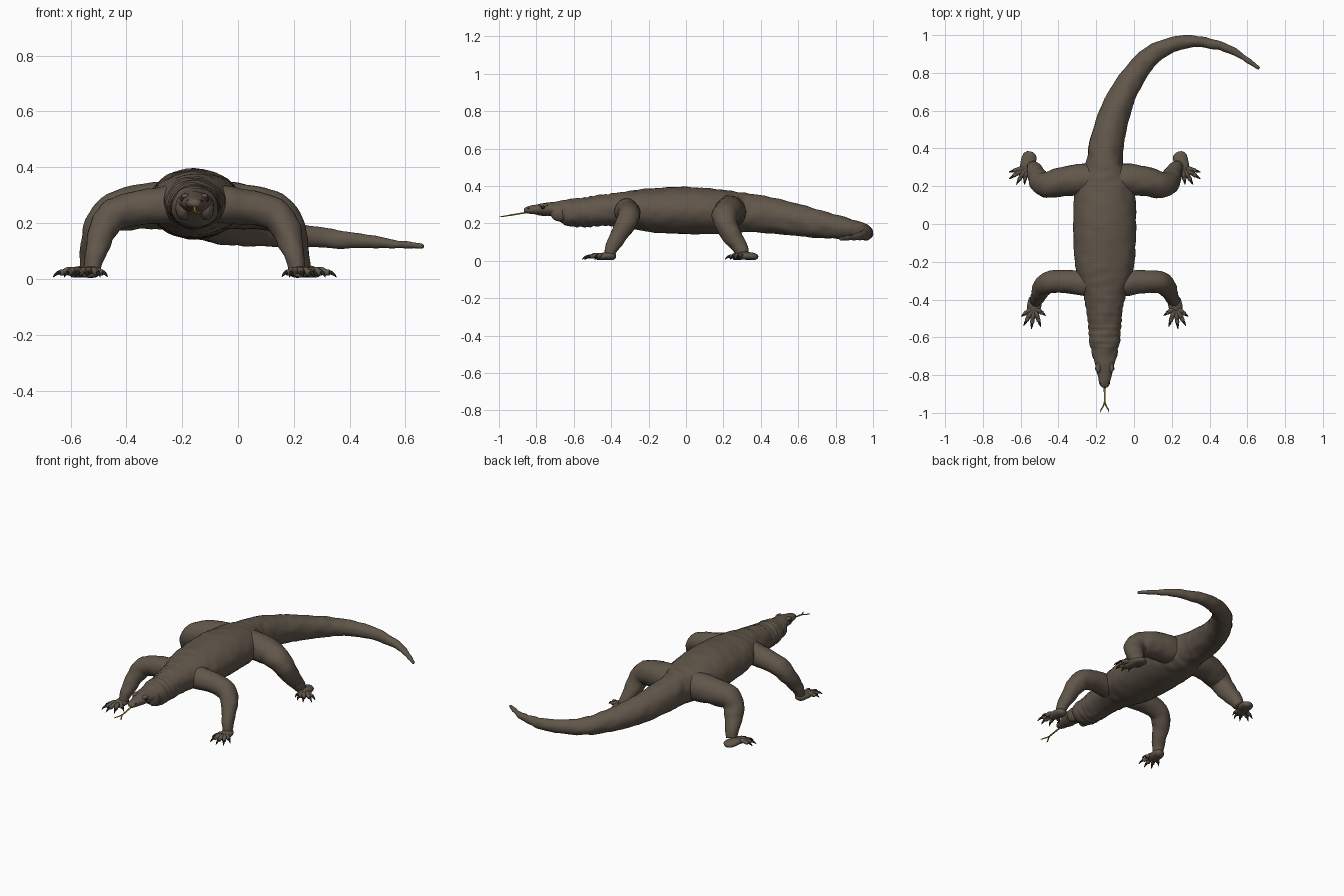
import bpy, bmesh, math
from mathutils import Vector, noise

cube = bpy.data.objects.get("Cube")
if cube:
    bpy.data.objects.remove(cube)

CX = -0.155  # body axis


def material(name, rgb):
    m = bpy.data.materials.new(name)
    m.use_nodes = True
    m.diffuse_color = (*rgb, 1)
    bsdf = m.node_tree.nodes["Principled BSDF"]
    bsdf.inputs["Base Color"].default_value = (*rgb, 1)
    bsdf.inputs["Roughness"].default_value = 0.8
    return m


SKIN = material("brown skin", (0.12, 0.094, 0.069))
CLAW = material("dark claw", (0.018, 0.015, 0.013))
TONGUE = material("yellow tongue", (0.38, 0.25, 0.03))
EYE = material("dark red eye", (0.04, 0.012, 0.01))


def spline(a, b, c, d, t):
    """Catmull-Rom blend of four stations."""
    return [0.5 * (2*q + (r-p)*t + (2*p - 5*q + 4*r - s)*t*t + (3*q - p - 3*r + s)*t**3)
            for p, q, r, s in zip(a, b, c, d)]


def finish(name, bm, mat):
    bmesh.ops.recalc_face_normals(bm, faces=bm.faces)
    for f in bm.faces:
        f.smooth = True
    mesh = bpy.data.meshes.new(name)
    bm.to_mesh(mesh)
    bm.free()
    mesh.materials.append(mat)
    obj = bpy.data.objects.new(name, mesh)
    bpy.context.collection.objects.link(obj)
    return obj


def loft(name, stations, mat, steps=5, sides=16, upright=False, rough=0.0, fold=None):
    """Skin rings along stations of (x, y, z, half width, half height)."""
    pad = [stations[0]] + list(stations) + [stations[-1]]
    rows = [spline(*pad[i:i + 4], k / steps) for i in range(len(stations) - 1) for k in range(steps)]
    rows.append(list(stations[-1]))
    pts = [Vector(r[:3]) for r in rows]
    bm = bmesh.new()
    rings, up = [], Vector((0, 0, 1))
    for i, (p, row) in enumerate(zip(pts, rows)):
        tan = pts[min(i + 1, len(pts) - 1)] - pts[max(i - 1, 0)]
        if upright:
            tan.z = 0
        tan.normalize()
        up = (up - tan * up.dot(tan)).normalized()
        side = tan.cross(up)
        w, h = max(row[3], 0.0008), max(row[4], 0.0008)
        ring = []
        for k in range(sides):
            a = math.tau * k / sides
            d = side * math.cos(a) * w + up * math.sin(a) * h
            v = p + d
            bump = noise.noise(v * 22) * rough
            if fold:
                bump += fold(v)
            ring.append(bm.verts.new(v + d.normalized() * min(bump, w * 0.3)))
        rings.append(ring)
    for r, s in zip(rings, rings[1:]):
        for k in range(sides):
            n = (k + 1) % sides
            bm.faces.new((r[k], r[n], s[n], s[k]))
    bm.faces.new(rings[0])
    bm.faces.new(rings[-1])
    return finish(name, bm, mat)


def ball(name, loc, size, mat):
    bm = bmesh.new()
    bmesh.ops.create_uvsphere(bm, u_segments=16, v_segments=10, radius=1)
    bmesh.ops.scale(bm, vec=size, verts=bm.verts)
    bmesh.ops.translate(bm, vec=loc, verts=bm.verts)
    return finish(name, bm, mat)


# Body and head: y, half width, top, bottom
profile = [(-.867, .008, .276, .264), (-.855, .022, .288, .254), (-.79, .041, .303, .245),
           (-.72, .056, .314, .238), (-.67, .066, .32, .205), (-.63, .082, .328, .185),
           (-.54, .086, .338, .18), (-.4, .106, .36, .185), (-.28, .142, .376, .17),
           (-.18, .16, .386, .153), (0, .167, .395, .143), (.18, .158, .38, .145),
           (.26, .128, .369, .15), (.33, .098, .362, .155)]
body = [(CX, y, (t + b) / 2, w, (t - b) / 2) for y, w, t, b in profile]

# Tail: sweeps round to the left
body += [(-.14, .45, .244, .09, .098), (-.085, .63, .212, .077, .083), (0, .785, .185, .064, .066),
         (.11, .905, .165, .05, .05), (.28, .966, .15, .034, .038), (.45, .945, .135, .024, .025),
         (.57, .888, .124, .017, .016), (.65, .832, .118, .009, .009), (.663, .822, .117, .003, .003)]


def neck_folds(v):
    if -0.66 < v.y < -0.34:
        return 0.0035 * math.sin(v.y * 170) * math.sin((v.y + 0.66) / 0.32 * math.pi)
    return 0


loft("body_and_tail", body, SKIN, steps=9, sides=40, upright=True, rough=0.005, fold=neck_folds)

# Forked tongue
loft("tongue", [(CX, -.84, .26, .006, .004), (CX, -.9, .25, .005, .004), (CX, -.945, .243, .005, .004)],
     TONGUE, sides=8)

# Limbs: distance from body axis, y, height, radius
front_limb = [(.02, -.31, .27, .075), (.1, -.315, .265, .068), (.2, -.305, .255, .061),
              (.285, -.307, .232, .058), (.325, -.33, .185, .052), (.345, -.365, .125, .043),
              (.36, -.395, .075, .035), (.367, -.41, .03, .028)]
hind_limb = [(.03, .23, .26, .09), (.12, .235, .262, .085), (.22, .225, .255, .078),
             (.3, .207, .23, .069), (.337, .218, .185, .06), (.355, .25, .13, .052),
             (.37, .285, .08, .042), (.382, .305, .035, .032)]
front_palm = [(.366, -.375, .025, .012, .01), (.367, -.395, .025, .032, .021),
              (.375, -.44, .024, .037, .02), (.38, -.475, .018, .024, .014)]
hind_palm = [(.395, .384, .022, .012, .009), (.398, .368, .022, .033, .017), (.402, .34, .024, .04, .02),
             (.415, .3, .026, .034, .02), (.43, .258, .018, .024, .014)]
front_tips = [(.443, -.49), (.43, -.54), (.388, -.556), (.338, -.545), (.312, -.485)]
hind_tips = [(.507, .275), (.508, .238), (.468, .208), (.425, .208), (.392, .235)]

for s, side in ((1, "left"), (-1, "right")):

    def place(rows):
        return [(CX + s * r[0], *r[1:]) for r in rows]

    # Tongue fork, eye and brow
    loft(side + "_tongue_fork", place([(0, -.938, .244, .004, .004), (.006, -.96, .24, .004, .003),
         (.02, -.985, .236, .003, .003), (.022, -.997, .235, .001, .001)]), TONGUE, sides=8)
    ball(side + "_eye", (CX + s * .044, -.765, .285), (.007, .011, .009), EYE)
    ball(side + "_brow", (CX + s * .034, -.76, .296), (.015, .027, .011), SKIN)
    ball(side + "_nostril", (CX + s * .024, -.842, .28), (.004, .006, .004), CLAW)
    ball(side + "_jowl", (CX + s * .042, -.675, .255), (.028, .05, .045), SKIN)

    for limb, leg, palm, tips in (("front", front_limb, front_palm, front_tips),
                                  ("hind", hind_limb, hind_palm, hind_tips)):
        tag = f"{side}_{limb}_"
        loft(tag + "leg", place([(*r, r[3]) for r in leg]), SKIN, sides=24, rough=0.005)
        loft(tag + "foot", place(palm), SKIN, upright=True, rough=0.003)

        # Toes arch out from the middle of the foot, each with a curved claw
        root = Vector((palm[-2][0], palm[-2][1], .025))
        for i, (tx, ty) in enumerate(tips):
            tip = Vector((tx, ty, .006))

            def along(t, z, r):
                p = root.lerp(tip, t)
                return (p.x, p.y, z, r, r)

            toe = [along(.1, .024, .013), along(.4, .03, .013), along(.58, .023, .011),
                   along(.7, .022, .011), along(.76, .02, .004)]
            claw = [along(.66, .024, .007), along(.8, .022, .007), along(.92, .014, .004),
                    along(1, .006, .001)]
            loft(f"{tag}toe_{i + 1}", place(toe), SKIN, steps=4, sides=10)
            loft(f"{tag}claw_{i + 1}", place(claw), CLAW, steps=3, sides=8)
